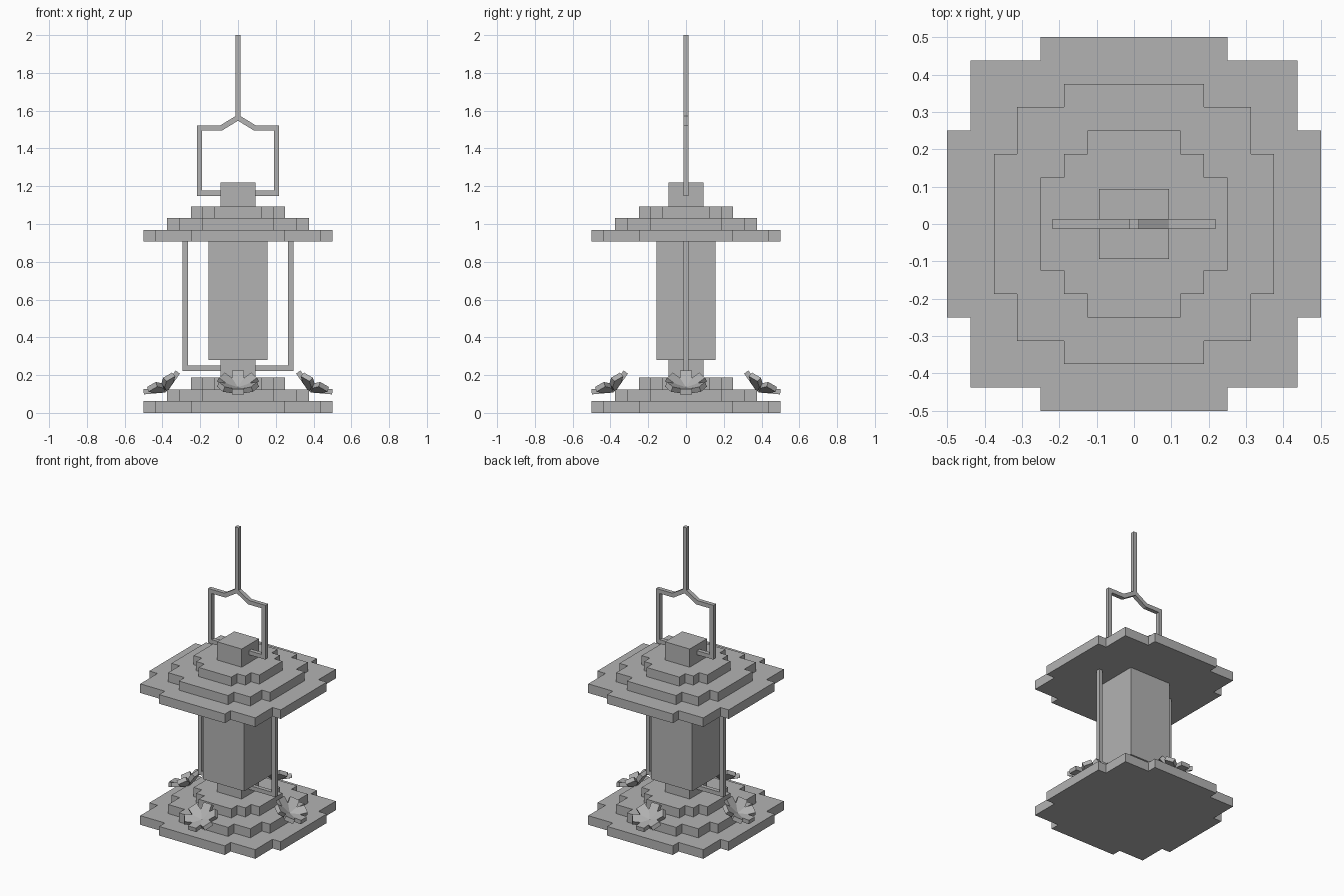
import bpy
import bmesh
from math import sin, cos, radians, pi
from mathutils import Vector, Matrix

cube = bpy.data.objects.get("Cube")
if cube:
    bpy.data.objects.remove(cube, do_unlink=True)

GREY = (0.45, 0.45, 0.45, 1.0)
stone = bpy.data.materials.new("stone grey")
stone.use_nodes = True
stone.diffuse_color = GREY
stone.node_tree.nodes["Principled BSDF"].inputs["Base Color"].default_value = GREY

U = 1 / 16      # height of one step
ROD = 0.014     # half thickness of the metal rods


def finish(bm, name):
    bmesh.ops.recalc_face_normals(bm, faces=bm.faces)
    mesh = bpy.data.meshes.new(name)
    bm.to_mesh(mesh)
    bm.free()
    mesh.materials.append(stone)
    obj = bpy.data.objects.new(name, mesh)
    bpy.context.collection.objects.link(obj)
    return obj


def add_prism(bm, outline, offset):
    """Extrude a closed outline of 3D points along an offset."""
    face = bm.faces.new([bm.verts.new(p) for p in outline])
    new = bmesh.ops.extrude_face_region(bm, geom=[face], use_keep_orig=True)["geom"]
    bmesh.ops.translate(bm, vec=offset,
                        verts=[g for g in new if isinstance(g, bmesh.types.BMVert)])


def box(name, half, z0, z1):
    bm = bmesh.new()
    square = [(half, -half, z0), (half, half, z0), (-half, half, z0), (-half, -half, z0)]
    add_prism(bm, square, (0, 0, z1 - z0))
    return finish(bm, name)


def stepped_disc(name, a, c, b, z):
    """Blocky round plate: reach a, corner c, flat half width b."""
    quarter = [(a, -b), (a, b), (c, b), (c, c), (b, c)]
    outline = []
    for k in range(4):
        turn = Matrix.Rotation(k * pi / 2, 3, 'Z')
        outline += [turn @ Vector((x, y, z)) for x, y in quarter]
    bm = bmesh.new()
    add_prism(bm, outline, (0, 0, U))
    return finish(bm, name)


def bent_rod(name, path, side):
    """Square rod with mitred corners following a path in the xz plane."""
    pts = [Vector((side * x, z)) for x, z in path]
    left, right = [], []
    for i, p in enumerate(pts):
        d0 = (p - pts[max(i - 1, 0)]).normalized()
        d1 = (pts[min(i + 1, len(pts) - 1)] - p).normalized()
        d0, d1 = (d0 if i else d1), (d1 if i < len(pts) - 1 else d0)
        n0, n1 = Vector((-d0.y, d0.x)), Vector((-d1.y, d1.x))
        m = (n0 + n1) * ROD / (1 + n0.dot(n1))
        left.append(p + m)
        right.append(p - m)
    bm = bmesh.new()
    add_prism(bm, [(q.x, -ROD, q.y) for q in left + right[::-1]], (0, 2 * ROD, 0))
    return finish(bm, name)


def flower(name, heading):
    """Six blunt petals opening around an axis that leans outward."""
    lean, spread, length, w, t = radians(30), radians(65), 0.115, 0.031, 0.014
    axis = Vector((sin(lean), 0, cos(lean)))
    inward = Vector((-cos(lean), 0, sin(lean)))
    lateral = Vector((0, 1, 0))
    base = Vector((0.385, 0, 0.122))
    bm = bmesh.new()
    for k in range(6):
        phi = k * pi / 3
        radial = inward * cos(phi) + lateral * sin(phi)
        along = axis * cos(spread) + radial * sin(spread)
        across = lateral * cos(phi) - inward * sin(phi)
        normal = along.cross(across)
        shape = [(0, 0), (w, 0.06), (w, length), (-w, length), (-w, 0.06)]
        outline = [base + across * s + along * l - normal * t for s, l in shape]
        add_prism(bm, outline, normal * 2 * t)
    bmesh.ops.rotate(bm, verts=bm.verts, cent=(0, 0, 0),
                     matrix=Matrix.Rotation(heading, 3, 'Z'))
    return finish(bm, name)


# Stepped base and matching stepped roof
tiers = [("lower", 8 * U, 7 * U, 4 * U), ("middle", 6 * U, 5 * U, 3 * U),
         ("upper", 4 * U, 3 * U, 2 * U)]
for part, z in (("base", 0), ("roof", 14.5 * U)):
    for i, (tier, a, c, b) in enumerate(tiers):
        stepped_disc(f"{part}_{tier}_tier", a, c, b, z + i * U)

# Central body
box("neck", 1.5 * U, 3 * U, 4.5 * U)
box("lantern_body", 2.5 * U, 4.5 * U, 14.5 * U)
box("roof_cap", 1.5 * U, 17.5 * U, 19.5 * U)

# Side rods and carrying handle, mirrored
for side, label in ((1, "left"), (-1, "right")):
    bent_rod(f"{label}_side_rod", [(0.09, 0.237), (0.28, 0.237), (0.28, 0.91)], side)
    bent_rod(f"{label}_handle",
             [(0.09, 1.163), (0.204, 1.163), (0.204, 1.508), (0.09, 1.508), (0, 1.563)], side)

# Hanging rod
bent_rod("hanging_rod", [(0, 1.56), (0, 2.0)], 1)

# Flowers around the base
for i, label in enumerate(("left", "back", "right", "front")):
    flower(f"{label}_flower", i * pi / 2)
